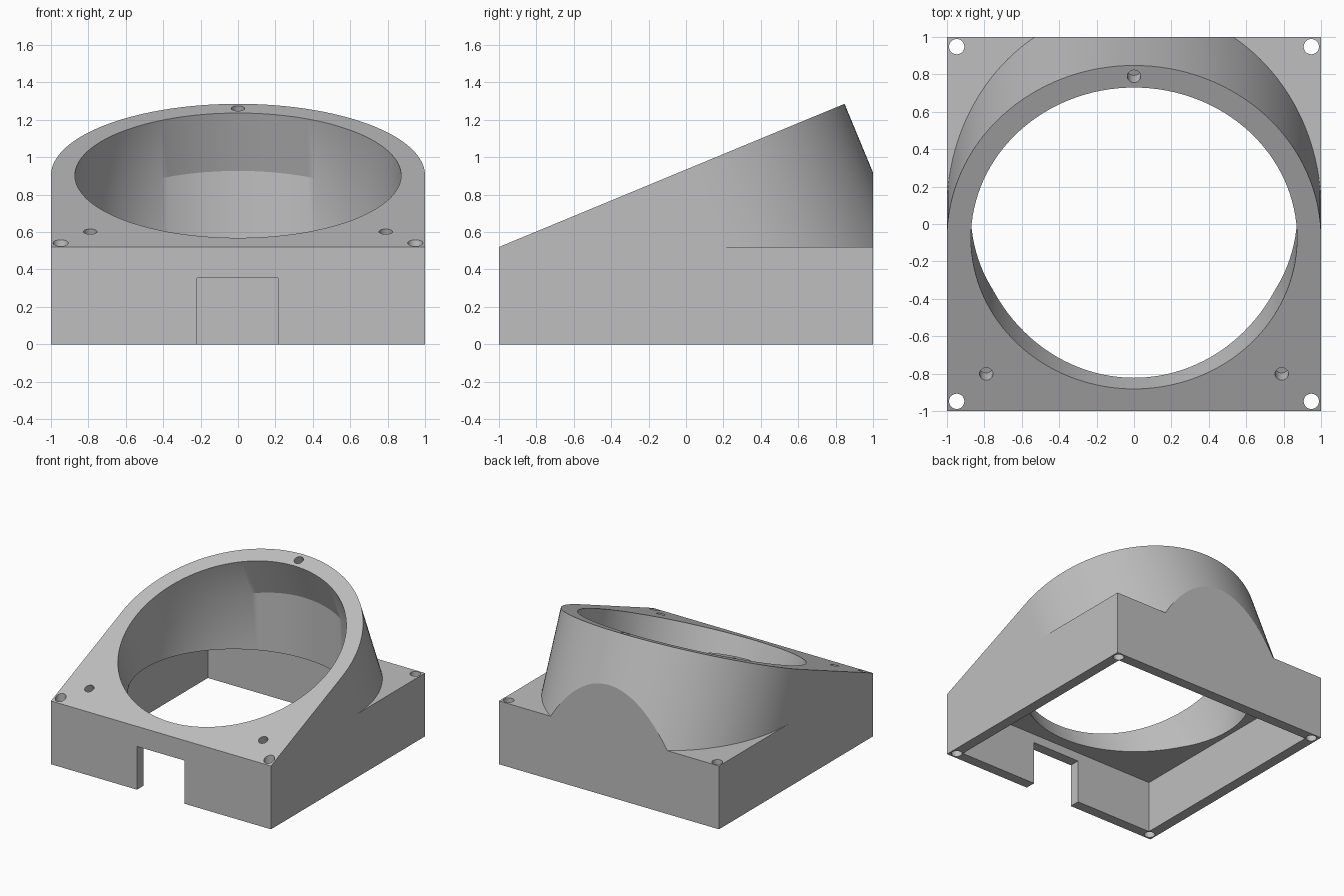
import bpy, bmesh
from math import sin, cos, pi, radians, sqrt

default = bpy.data.objects.get("Cube")
if default:
    bpy.data.objects.remove(default, do_unlink=True)

grey = bpy.data.materials.new("plain grey")
grey.use_nodes = True
colour = (0.52, 0.52, 0.52, 1)
grey.diffuse_color = colour
grey.node_tree.nodes["Principled BSDF"].inputs["Base Color"].default_value = colour

TILT = radians(22.5)
BASE_H = 0.52
CEILING = 0.425


def tilted(x, v, s):
    """Point on the sloped face: v runs up the slope, s goes down into it."""
    return (x, -1 + v * cos(TILT) + s * sin(TILT),
            BASE_H + v * sin(TILT) - s * cos(TILT))


def circle(x, y, r, n):
    return [(x + r * cos(2 * pi * i / n), y + r * sin(2 * pi * i / n)) for i in range(n)]


def loft(name, rings):
    """Closed solid through rings of equal point count."""
    bm = bmesh.new()
    loops = [[bm.verts.new(p) for p in ring] for ring in rings]
    n = len(loops[0])
    for a, b in zip(loops, loops[1:]):
        for i in range(n):
            j = (i + 1) % n
            bm.faces.new((a[i], a[j], b[j], b[i]))
    bm.faces.new(loops[0])
    bm.faces.new(loops[-1])
    bmesh.ops.recalc_face_normals(bm, faces=bm.faces)
    mesh = bpy.data.meshes.new(name)
    bm.to_mesh(mesh)
    bm.free()
    mesh.materials.append(grey)
    obj = bpy.data.objects.new(name, mesh)
    bpy.context.collection.objects.link(obj)
    return obj


def box(name, x0, x1, y0, y1, z0, z1):
    corners = [(x0, y0), (x1, y0), (x1, y1), (x0, y1)]
    return loft(name, [[(x, y, z) for x, y in corners] for z in (z0, z1)])


def tilted_prism(name, outline, s0, s1):
    return loft(name, [[tilted(x, v, s) for x, v in outline] for s in (s0, s1)])


def combine(target, tool, operation):
    mod = target.modifiers.new("combine", 'BOOLEAN')
    mod.operation = operation
    mod.solver = 'EXACT'
    mod.object = tool
    bpy.context.view_layer.objects.active = target
    bpy.ops.object.modifier_apply(modifier=mod.name)
    bpy.data.objects.remove(tool, do_unlink=True)


# Sloped collar: square at the front, half round at the back, trimmed flush
arc = [(cos(pi * i / 64), 1 + sin(pi * i / 64)) for i in range(65)]
collar = tilted_prism("collar", arc + [(-1, 0), (1, 0)], 0, 1.6)
combine(collar, box("trim", -2, 2, -2, 1, 0.3, 2), 'INTERSECT')

# Square base joined with the collar
housing = box("angled_housing", -1, 1, -1, 1, 0, BASE_H)
combine(housing, collar, 'UNION')

# Round bore: square to the slope first, then straight down
R, DEPTH = 0.872, 0.335
rim = circle(0, 1, R, 128)
upper = [tilted(x, v, -0.3) for x, v in rim]
bend = [tilted(x, v, DEPTH) for x, v in rim]
lower = [(x, y, 0.2) for x, y, z in bend]
combine(housing, loft("bore", [upper, bend, lower]), 'DIFFERENCE')

# Open underside and cable notch in the front wall
W = 0.915
combine(housing, box("cavity", -W, W, -W, W, -0.2, CEILING), 'DIFFERENCE')
combine(housing, box("notch", -0.218, 0.215, -1.2, -0.8, -0.2, 0.355), 'DIFFERENCE')

# Vertical corner holes
for sx in (-1, 1):
    for sy in (-1, 1):
        ring = circle(0.948 * sx, 0.948 * sy, 0.041, 24)
        hole = loft("corner_hole", [[(x, y, z) for x, y in ring] for z in (-0.2, 1.5)])
        combine(housing, hole, 'DIFFERENCE')

# Blind screw holes in the sloped face
for x, v in ((0, 1.937), (-0.79, 0.215), (0.79, 0.215)):
    hole = tilted_prism("screw_hole", circle(x, v, 0.036, 24), -0.1, 0.1)
    combine(housing, hole, 'DIFFERENCE')

# Smooth curved walls, crisp edges
bpy.ops.object.select_all(action='DESELECT')
housing.select_set(True)
bpy.context.view_layer.objects.active = housing
bpy.ops.object.shade_smooth_by_angle(angle=radians(20))
